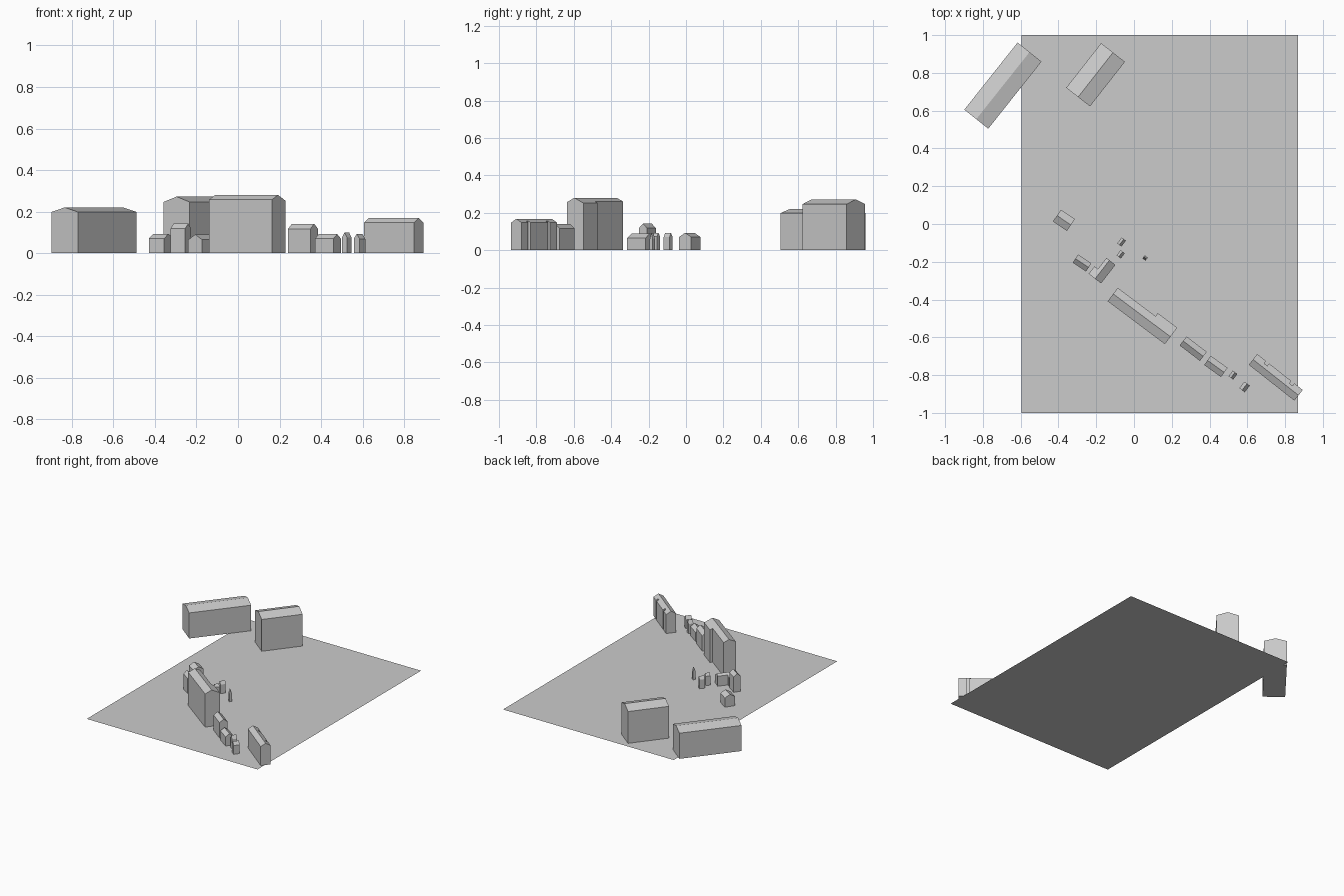
import bpy
import bmesh
from mathutils import Vector

cube = bpy.data.objects.get("Cube")
if cube:
    bpy.data.objects.remove(cube, do_unlink=True)

grey = bpy.data.materials.new("plain grey")
grey.use_nodes = True
COLOUR = (0.6, 0.6, 0.6, 1)
grey.diffuse_color = COLOUR
grey.node_tree.nodes["Principled BSDF"].inputs["Base Color"].default_value = COLOUR


def finish(name, bm):
    bmesh.ops.recalc_face_normals(bm, faces=bm.faces[:])
    mesh = bpy.data.meshes.new(name)
    bm.to_mesh(mesh)
    bm.free()
    mesh.materials.append(grey)
    obj = bpy.data.objects.new(name, mesh)
    bpy.context.collection.objects.link(obj)
    return obj


def extrude_profile(bm, profile, origin, along, side, a, b):
    """Close a prism of (side offset, height) points between distances a and b."""
    rings = [[bm.verts.new(origin + along * d + side * s + Vector((0, 0, z)))
              for s, z in profile] for d in (a, b)]
    bm.faces.new(rings[0])
    bm.faces.new(rings[1])
    n = len(profile)
    for i in range(n):
        j = (i + 1) % n
        bm.faces.new((rings[0][i], rings[0][j], rings[1][j], rings[1][i]))


def house(name, start, end, right, eave, ridge, left=None, bay=0, bays=()):
    """Gabled block along its ridge; bays carry the left roof slope outward."""
    left = left or right
    origin = Vector((*start, 0))
    along = Vector((*end, 0)) - origin
    length = along.length
    along.normalize()
    side = Vector((-along.y, along.x, 0))
    slope = (ridge - eave) / right
    left_eave = ridge - slope * left
    bm = bmesh.new()
    gable = [(-right, 0), (left, 0), (left, left_eave), (0, ridge), (-right, eave)]
    extrude_profile(bm, gable, origin, along, side, 0, length)
    for a, b in bays:
        lean_to = [(left, 0), (bay, 0), (bay, ridge - slope * bay), (left, left_eave)]
        extrude_profile(bm, lean_to, origin, along, side, a, min(b, length))
    return finish(name, bm)


# Ground sheet
bm = bmesh.new()
bm.faces.new([bm.verts.new(p) for p in
              ((-0.595, -1, 0), (0.867, -1, 0), (0.867, 1, 0), (-0.595, 1, 0))])
finish("ground", bm)

# Two large halls at the back
house("long_hall", (-0.835, 0.555), (-0.553, 0.91), 0.081, 0.198, 0.22)
house("short_hall", (-0.296, 0.672), (-0.111, 0.908), 0.08, 0.246, 0.272)

# Main building and the terrace with stepped rear walls
house("main_building", (-0.11, -0.37), (0.193, -0.597), 0.049, 0.257, 0.28,
      left=0.04, bay=0.06, bays=[(0.25, 1)])
house("terrace", (0.63, -0.717), (0.871, -0.907), 0.036, 0.147, 0.168,
      left=0.02, bay=0.036, bays=[(0, 0.06), (0.08, 0.23), (0.25, 1)])

# Row of houses to the right
house("row_house_tall", (0.26, -0.619), (0.367, -0.701), 0.03, 0.117, 0.141)
house("row_house_low", (0.389, -0.722), (0.478, -0.786), 0.03, 0.07, 0.091)
house("shed_a", (0.513, -0.815), (0.535, -0.785), 0.015, 0.074, 0.1)
house("shed_b", (0.572, -0.88), (0.599, -0.845), 0.018, 0.068, 0.093)

# Cluster to the left
house("cottage", (-0.408, 0.045), (-0.334, -0.005), 0.038, 0.071, 0.093)
house("tall_cottage", (-0.31, -0.183), (-0.24, -0.23), 0.026, 0.118, 0.142)
house("angled_cottage", (-0.206, -0.29), (-0.13, -0.192), 0.04, 0.065, 0.09,
      left=0.02, bay=0.043, bays=[(0, 0.05)])
house("shed_c", (-0.078, -0.111), (-0.054, -0.08), 0.014, 0.07, 0.092)
house("shed_d", (-0.081, -0.174), (-0.06, -0.147), 0.014, 0.072, 0.092)
house("pointed_hut", (0.051, -0.174), (0.067, -0.186), 0.01, 0.06, 0.092)
